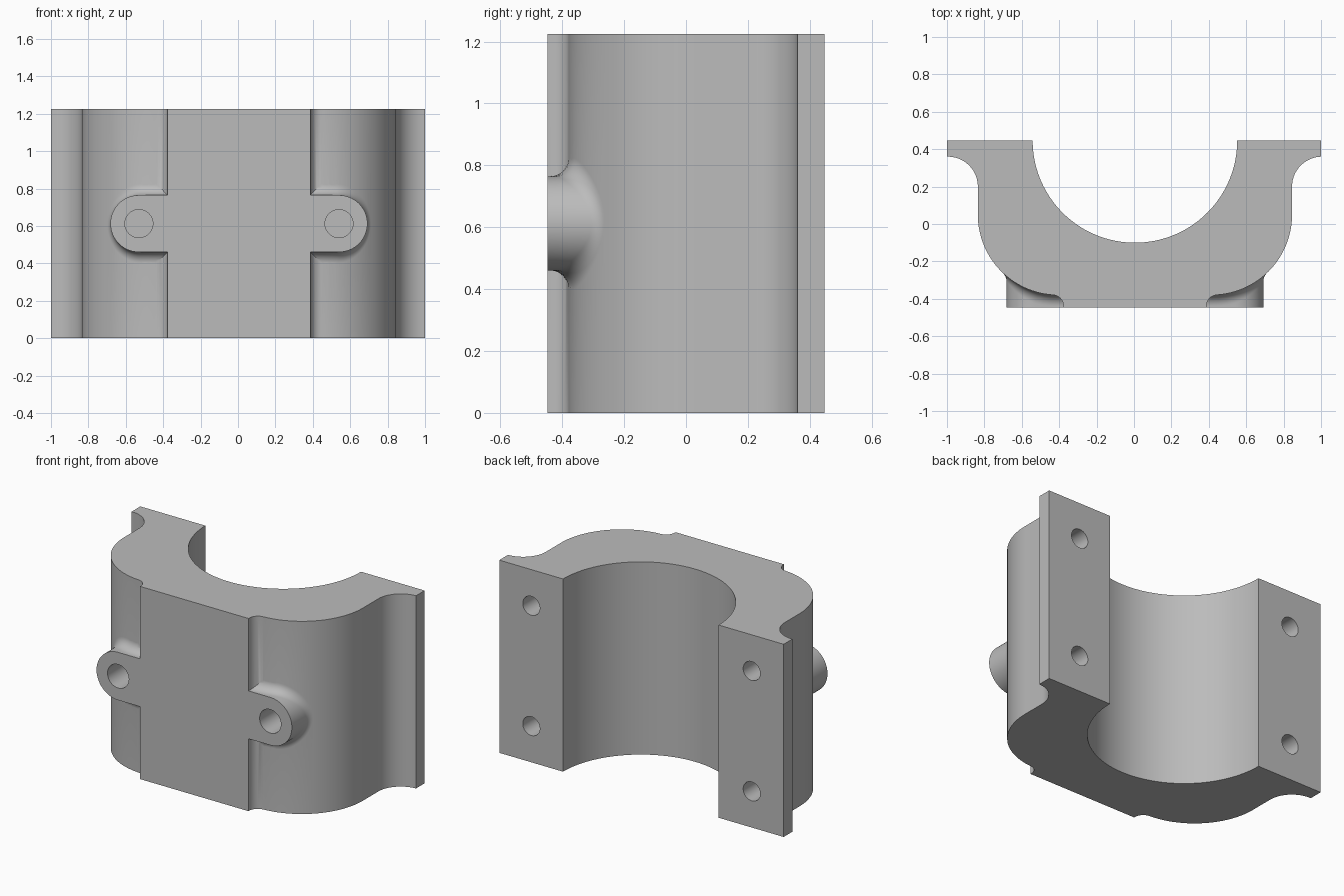
import bpy, bmesh
from math import sin, cos, pi, sqrt, atan2, radians

default = bpy.data.objects.get("Cube")
if default:
    bpy.data.objects.remove(default)

AXIS = 0.005               # symmetry plane of the clamp
HEIGHT, HALF_Y = 1.225, 0.447
BORE = 0.547
ARC_X, ARC_Y, ARC_R = 0.41, 0.05, 0.43   # rounded shoulder
FILLET = 0.06
BLOCK = 0.382
BOSS_X, BOSS_R = 0.535, 0.152

grey = bpy.data.materials.new("plain grey")
grey.use_nodes = True
grey.diffuse_color = (0.5, 0.5, 0.5, 1)
grey.node_tree.nodes["Principled BSDF"].inputs["Base Color"].default_value = (0.5, 0.5, 0.5, 1)


def arc(cx, cy, r, a0, a1, n):
    return [(cx + r * cos(a0 + (a1 - a0) * i / n), cy + r * sin(a0 + (a1 - a0) * i / n))
            for i in range(n + 1)]


def make_object(name, bm):
    bmesh.ops.recalc_face_normals(bm, faces=bm.faces)
    mesh = bpy.data.meshes.new(name)
    bm.to_mesh(mesh)
    bm.free()
    mesh.materials.append(grey)
    obj = bpy.data.objects.new(name, mesh)
    bpy.context.collection.objects.link(obj)
    return obj


def loft(name, rings):
    """Closed solid through rings of equal point count."""
    bm = bmesh.new()
    loops = [[bm.verts.new(p) for p in ring] for ring in rings]
    n = len(loops[0])
    for a, b in zip(loops, loops[1:]):
        for i in range(n):
            j = (i + 1) % n
            bm.faces.new((a[i], a[j], b[j], b[i]))
    bm.faces.new(loops[0])
    bm.faces.new(loops[-1])
    return make_object(name, bm)


def combine(target, tool, operation):
    mod = target.modifiers.new(tool.name, "BOOLEAN")
    mod.operation, mod.solver, mod.object = operation, "EXACT", tool
    bpy.context.view_layer.objects.active = target
    bpy.ops.object.modifier_apply(modifier=mod.name)
    bpy.data.objects.remove(tool)


def ball(x):
    """Depth of a fillet ball resting on the shoulder, and its contact angle."""
    dx = max(x - ARC_X, 0)
    dy = -sqrt((ARC_R + FILLET) ** 2 - dx * dx)
    return ARC_Y + dy, atan2(-dy, -dx)


# Clamp body: half profile from the front block round to the bore
fx = BLOCK + FILLET
fy, contact = ball(fx)
half = [(BLOCK, -HALF_Y)]
half += arc(fx, fy, FILLET, pi, contact, 8)
half += arc(ARC_X, ARC_Y, ARC_R, contact - pi, 0, 40)[1:]
half += arc(1.0, 0.2, 0.16, pi, pi / 2, 20)
half += [(1.0, HALF_Y)]
half += arc(0, HALF_Y, BORE, 0, -pi / 2, 40)
profile = half + [(-x, y) for x, y in reversed(half[:-1])]
section = [(max(-1, min(1, x + AXIS)) if abs(x) < 0.99 else (1 if x > 0 else -1), y)
           for x, y in profile]
body = loft("clamp_body", [[(x, y, z) for x, y in section] for z in (0, HEIGHT)])


# Bosses: rounded tabs with a rolling-ball fillet onto the shoulder
def boss(side):
    outline = [(0.2 + i * (BOSS_X - 0.2) / 8, -1) for i in range(8)]
    outline = [(x, -BOSS_R, 0, -1) for x, _ in outline]
    outline += [(BOSS_X + BOSS_R * cos(a), BOSS_R * sin(a), cos(a), sin(a))
                for a in [pi * (i / 40 - 0.5) for i in range(41)]]
    outline += [(x, -z, 0, 1) for x, z, _, _ in reversed(outline[:8])]
    steps = 10
    rings = [[] for _ in range(steps + 3)]
    for x, z, nx, nz in outline:
        cx, cz = x + FILLET * nx, z + FILLET * nz
        cy, ang = ball(cx)
        # contact directions on the wall and on the shoulder
        w = (-nx, 0, -nz)
        s = (cos(ang), sin(ang), 0)
        rings[0].append((x, -HALF_Y, z))
        for k in range(steps + 1):
            t = k / steps
            omega = max(1e-4, pi / 2 if nx == 0 else
                        atan2(sqrt(max(0, 1 - (w[0] * s[0]) ** 2)), w[0] * s[0]))
            u, v = sin((1 - t) * omega) / sin(omega), sin(t * omega) / sin(omega)
            d = [u * w[i] + v * s[i] for i in range(3)]
            rings[k + 1].append((cx + FILLET * d[0], cy + FILLET * d[1], cz + FILLET * d[2]))
        reach = FILLET + 0.06
        rings[-1].append((cx + reach * s[0], cy + reach * s[1], cz))
    return loft("boss", [[(AXIS + side * x, y, HEIGHT / 2 + z) for x, y, z in r] for r in rings])


def drill(x, z, r, y0, y1):
    circle = arc(x, z, r, 0, 2 * pi, 40)[:-1]
    tool = loft("drill", [[(px, y, pz) for px, pz in circle] for y in (y0, y1)])
    tool.hide_render = True
    combine(body, tool, "DIFFERENCE")


for side in (-1, 1):
    combine(body, boss(side), "UNION")

# Blind holes in the bosses and in the flange faces
for side in (-1, 1):
    drill(AXIS + side * BOSS_X, HEIGHT / 2, 0.075, -HALF_Y - 0.1, -HALF_Y + 0.3)
    for z in (0.23, HEIGHT - 0.23):
        drill(side * 0.775, z, 0.06, HALF_Y - 0.25, HALF_Y + 0.1)

# Merge the coplanar front faces and shade
bm = bmesh.new()
bm.from_mesh(body.data)
bmesh.ops.remove_doubles(bm, verts=bm.verts, dist=0.0002)
bmesh.ops.dissolve_limit(bm, angle_limit=radians(0.2), verts=bm.verts, edges=bm.edges)
bm.to_mesh(body.data)
bm.free()
bpy.ops.object.select_all(action="DESELECT")
body.select_set(True)
bpy.context.view_layer.objects.active = body
bpy.ops.object.shade_smooth_by_angle(angle=radians(30))
